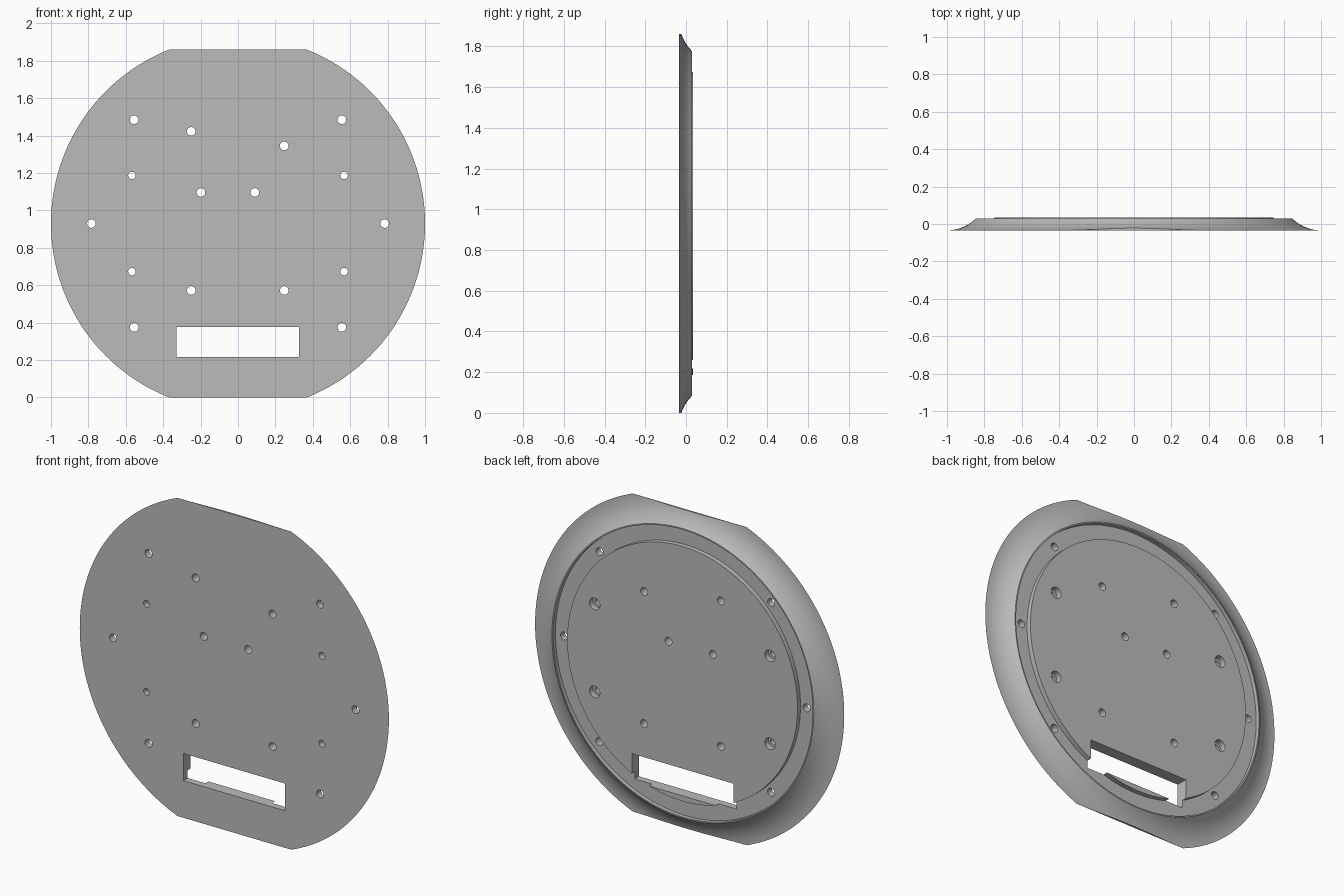
import bpy, bmesh, math
from mathutils import Matrix, Vector

cube = bpy.data.objects.get("Cube")
if cube:
    bpy.data.objects.remove(cube, do_unlink=True)

MID = 0.93                      # height of the disc centre
FRONT, FLOOR, LIP, BACK = -0.034, 0.006, 0.029, 0.034

grey = bpy.data.materials.new("plain_grey")
grey.use_nodes = True
colour = (0.5, 0.5, 0.5, 1)
grey.diffuse_color = colour
grey.node_tree.nodes["Principled BSDF"].inputs["Base Color"].default_value = colour


def finish(name, bm):
    bmesh.ops.recalc_face_normals(bm, faces=bm.faces)
    mesh = bpy.data.meshes.new(name)
    bm.to_mesh(mesh)
    bm.free()
    mesh.materials.append(grey)
    obj = bpy.data.objects.new(name, mesh)
    bpy.context.collection.objects.link(obj)
    return obj


def box(name, low, high):
    bm = bmesh.new()
    low, high = Vector(low), Vector(high)
    bmesh.ops.create_cube(bm, size=1, matrix=Matrix.Translation((low + high) / 2)
                          @ Matrix.Diagonal((*(high - low), 1)))
    return finish(name, bm)


def drills(name, spots, radius, start, end):
    """Cylinders along y at each (x, z) spot."""
    bm = bmesh.new()
    turn = Matrix.Rotation(math.pi / 2, 4, 'X')
    for x, z in spots:
        bmesh.ops.create_cone(bm, cap_ends=True, segments=32, radius1=radius, radius2=radius,
                              depth=end - start,
                              matrix=Matrix.Translation((x, (start + end) / 2, z)) @ turn)
    return finish(name, bm)


def cut(target, cutter, operation='DIFFERENCE'):
    cutter.hide_render = True
    mod = target.modifiers.new(cutter.name, 'BOOLEAN')
    mod.operation, mod.solver, mod.object = operation, 'EXACT', cutter
    bpy.context.view_layer.objects.active = target
    bpy.ops.object.modifier_apply(modifier=mod.name)
    bpy.data.objects.remove(cutter, do_unlink=True)


# Turned disc: flat front, concave flared rim, thin lip, ring channel, raised centre
flare = 0.217
sweep = math.acos(1 - (LIP - FRONT) / flare)
arc = [(1 - flare * math.sin(sweep * i / 12),
        FRONT + flare * (1 - math.cos(sweep * i / 12))) for i in range(13)]
profile = [(0, FRONT)] + arc + [(0.84, LIP), (0.84, FLOOR), (0.745, FLOOR),
                                (0.745, BACK), (0, BACK)]
bm = bmesh.new()
verts = [bm.verts.new((r, y, 0)) for r, y in profile]
edges = [bm.edges.new(pair) for pair in zip(verts, verts[1:])]
bmesh.ops.spin(bm, geom=verts + edges, cent=(0, 0, 0), axis=(0, 1, 0),
               angle=math.tau, steps=144, use_merge=True)
bmesh.ops.remove_doubles(bm, verts=bm.verts, dist=0.0001)
bmesh.ops.translate(bm, verts=bm.verts, vec=(0, 0, MID))
plate = finish("round_plate", bm)

# Flat top and bottom edges
cut(plate, box("flat_trim", (-2, -1, 0), (2, 1, 2 * MID)), 'INTERSECT')

# Rectangular slot
cut(plate, box("slot", (-0.33, -1, 0.217), (0.327, 1, 0.376)))

# Through holes
sides = (-1, 1)
ring = [(s * 0.784, MID) for s in sides]
ring += [(s * 0.555, MID + t * 0.555) for s in sides for t in sides]
centre = [(-0.25, 1.423), (0.247, 1.345), (-0.198, 1.096), (0.09, 1.096),
          (-0.25, 0.572), (0.247, 0.572)]
screws = [(s * 0.567, MID + t * 0.257) for s in sides for t in sides]
cut(plate, drills("wide_holes", ring + centre, 0.023, -0.2, 0.2))
cut(plate, drills("screw_holes", screws, 0.02, -0.2, 0.2))

# Counterbores on the back of the screw holes
cut(plate, drills("counterbores", screws, 0.034, 0.0, 0.2))

bpy.ops.object.select_all(action='DESELECT')
plate.select_set(True)
bpy.context.view_layer.objects.active = plate
bpy.ops.object.shade_smooth_by_angle(angle=math.radians(30))
